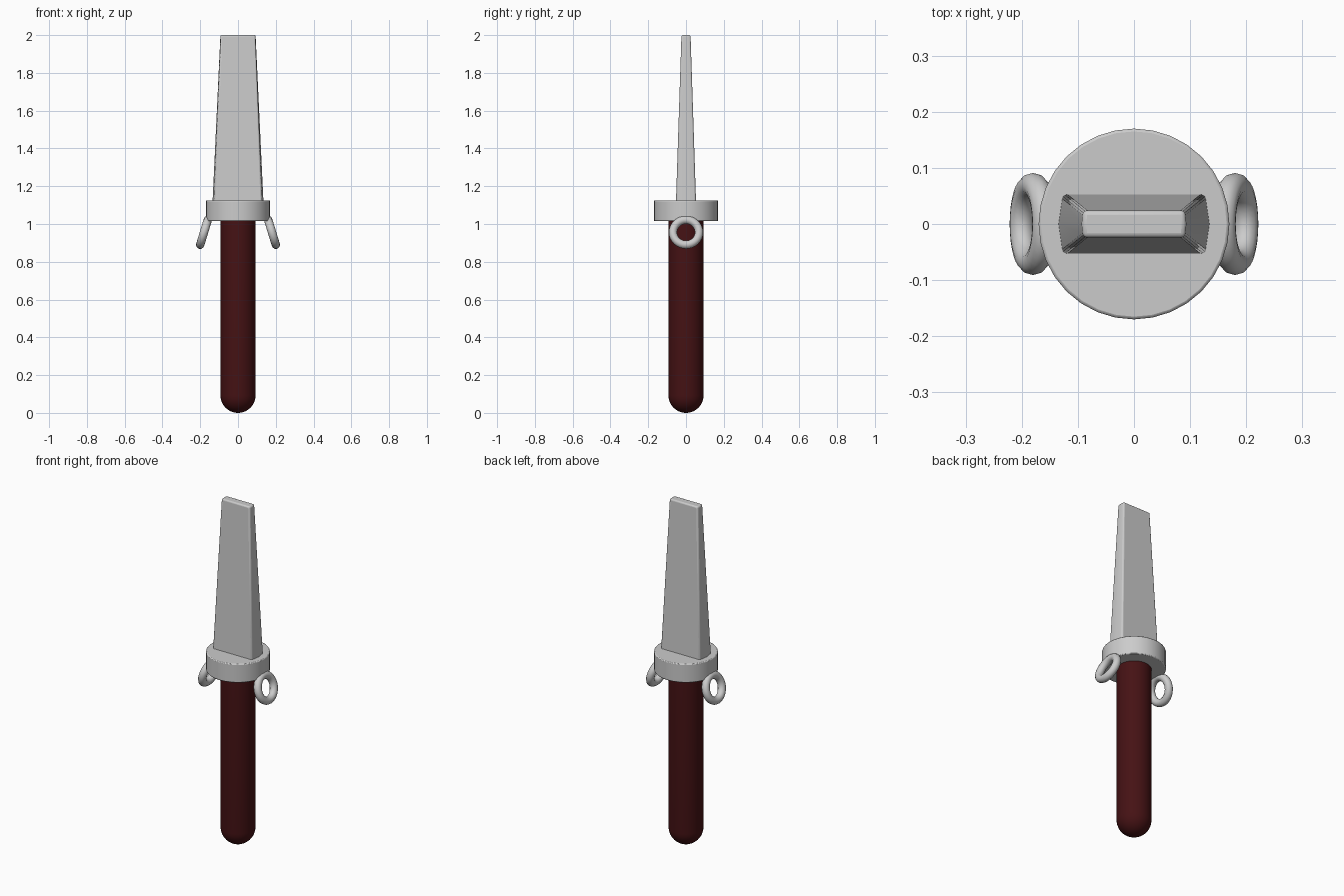
import bpy, bmesh
from math import sin, cos, pi, radians

cube = bpy.data.objects.get("Cube")
if cube:
    bpy.data.objects.remove(cube, do_unlink=True)


def material(name, rgb):
    mat = bpy.data.materials.new(name)
    mat.use_nodes = True
    mat.diffuse_color = (*rgb, 1)
    mat.node_tree.nodes["Principled BSDF"].inputs["Base Color"].default_value = (*rgb, 1)
    return mat


steel = material("steel grey", (0.6, 0.6, 0.6))
wood = material("dark red wood", (0.06, 0.006, 0.007))


def finish(obj, name, mat):
    obj.name = obj.data.name = name
    obj.data.materials.append(mat)
    bpy.ops.object.select_all(action="DESELECT")
    obj.select_set(True)
    bpy.context.view_layer.objects.active = obj
    bpy.ops.object.shade_smooth_by_angle(angle=radians(35))
    return obj


def loft(name, rings, mat):
    """Join equal-length rings of points with quads and cap both ends."""
    bm = bmesh.new()
    loops = [[bm.verts.new(p) for p in ring] for ring in rings]
    n = len(loops[0])
    for low, high in zip(loops, loops[1:]):
        for i in range(n):
            j = (i + 1) % n
            bm.faces.new((low[i], low[j], high[j], high[i]))
    bm.faces.new(reversed(loops[0]))
    bm.faces.new(loops[-1])
    mesh = bpy.data.meshes.new(name)
    bm.to_mesh(mesh)
    bm.free()
    obj = bpy.data.objects.new(name, mesh)
    bpy.context.collection.objects.link(obj)
    return finish(obj, name, mat)


def lathe(name, profile, mat, sides=32):
    rings = [[(r * cos(2 * pi * i / sides), r * sin(2 * pi * i / sides), z)
              for i in range(sides)] for r, z in profile]
    return loft(name, rings, mat)


def bevel(obj, width, segments):
    mod = obj.modifiers.new("soft edges", "BEVEL")
    mod.width, mod.segments = width, segments
    mod.limit_method, mod.angle_limit = "ANGLE", radians(35)


# Handle: round bar with a domed lower end
radius = 0.093
dome = [(radius * sin(a), radius * (1 - cos(a)))
        for a in (pi / 2 * (k + 0.3) / 8.3 for k in range(9))]
dome[0] = (dome[0][0], 0)
lathe("handle", dome + [(radius, 1.04)], wood)

# Guard: thick disc between handle and blade
guard = lathe("guard", [(0.17, 1.015), (0.17, 1.125)], steel)
bevel(guard, 0.005, 2)


# Blade: tapered bar, cut off square, with slightly ridged narrow sides
def blade_section(x, y, ridge, z):
    return [(x, -y, z), (x + ridge, 0, z), (x, y, z),
            (-x, y, z), (-x - ridge, 0, z), (-x, -y, z)]


blade = loft("blade", [blade_section(0.128, 0.054, 0.008, 1.09),
                       blade_section(0.091, 0.024, 0.002, 2.0)], steel)
bevel(blade, 0.008, 3)

# Side rings: hang below the guard and splay outward
for side, label in ((1, "left"), (-1, "right")):
    bpy.ops.mesh.primitive_torus_add(
        major_radius=0.069, minor_radius=0.022, major_segments=32, minor_segments=12,
        location=(side * 0.18, 0, 0.956), rotation=(0, side * radians(73), 0))
    finish(bpy.context.object, label + "_ring", steel)
